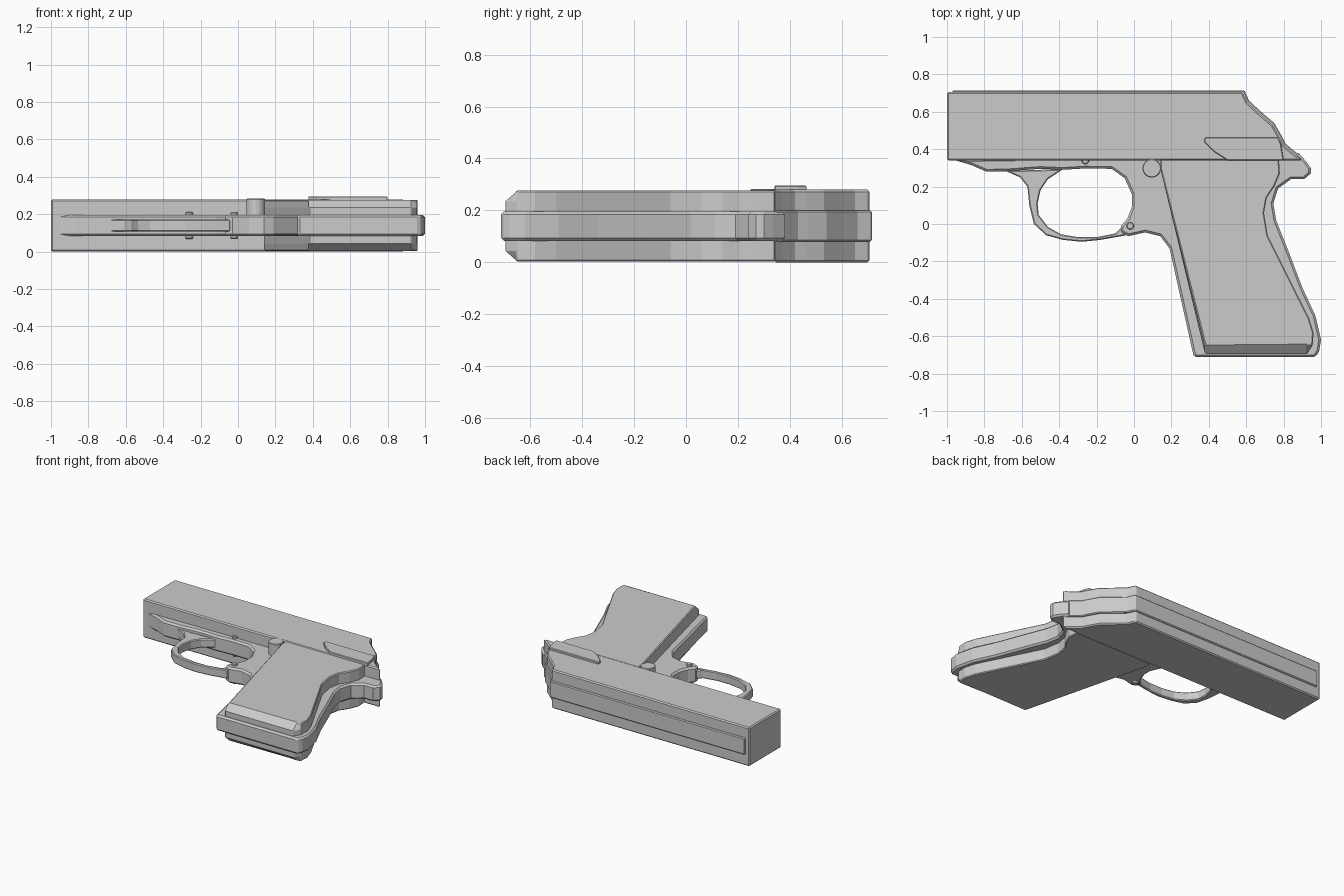
import bpy, bmesh
from math import radians, cos, sin, pi

MID = 0.14  # centre plane of the model's thickness


def loft(name, rings, bevel=0.0):
    """Skin a stack of (z, xy-profile) rings and cap both ends."""
    bm = bmesh.new()
    loops = [[bm.verts.new((x, y, z)) for x, y in prof] for z, prof in rings]
    n = len(loops[0])
    for a, b in zip(loops, loops[1:]):
        for i in range(n):
            j = (i + 1) % n
            bm.faces.new((a[i], a[j], b[j], b[i]))
    bm.faces.new(loops[0][::-1])
    bm.faces.new(loops[-1])
    bmesh.ops.recalc_face_normals(bm, faces=bm.faces)
    me = bpy.data.meshes.new(name)
    bm.to_mesh(me)
    bm.free()
    ob = bpy.data.objects.new(name, me)
    bpy.context.collection.objects.link(ob)
    if bevel:
        m = ob.modifiers.new("edge_bevel", 'BEVEL')
        m.width, m.segments = bevel, 1
        m.limit_method, m.angle_limit = 'ANGLE', radians(50)
    return ob


def prism(name, prof, z0, z1, bevel=0.0):
    return loft(name, [(z0, prof), (z1, prof)], bevel)


def disc(name, x, y, r, z0, z1, n=16, bevel=0.004):
    prof = [(x + r * cos(2 * pi * i / n), y + r * sin(2 * pi * i / n)) for i in range(n)]
    return prism(name, prof, z0, z1, bevel)


# Slide with stepped rear slope
rear = [(0.58, 0.705), (0.605, 0.65), (0.67, 0.59), (0.74, 0.53),
        (0.78, 0.46), (0.80, 0.42), (0.86, 0.37), (0.90, 0.34)]
prism("slide", [(-1, 0.34), (-1, 0.705)] + rear, 0.0, 0.28, 0.008)

# Raised rib along the top and down the rear of the slide
rib = [(x + 0.01, y + 0.01) for x, y in rear[:-1]] + [(0.90, 0.345)]
prism("slide_rib", [(-0.97, 0.36), (-0.97, 0.715)] + rib, 0.08, 0.20, 0.006)

# Frame: dust cover, front strap, butt, backstrap and tang
frame = [(-0.97, 0.345), (-0.87, 0.315), (-0.79, 0.28), (-0.68, 0.282), (-0.50, 0.295),
         (-0.38, 0.29), (-0.26, 0.297), (-0.12, 0.295), (-0.05, 0.245), (-0.012, 0.16),
         (-0.012, 0.09), (-0.035, 0.03), (-0.07, -0.01), (-0.07, -0.045), (-0.03, -0.065),
         (0.06, -0.045), (0.14, -0.065), (0.19, -0.13), (0.32, -0.712), (0.97, -0.712),
         (0.99, -0.68), (1.0, -0.62), (0.97, -0.49), (0.90, -0.34), (0.82, -0.13),
         (0.76, 0.02), (0.745, 0.11), (0.77, 0.19), (0.84, 0.24), (0.91, 0.24),
         (0.945, 0.27), (0.945, 0.30), (0.92, 0.335), (0.88, 0.38), (0.6, 0.38), (0.0, 0.36)]
prism("frame", frame, 0.083, 0.197, 0.012)

# Trigger guard: a slimmer open loop under the frame
outer = [(-0.69, 0.285), (-0.61, 0.25), (-0.57, 0.20), (-0.56, 0.10), (-0.535, 0.0),
         (-0.47, -0.06), (-0.38, -0.085), (-0.28, -0.095), (-0.18, -0.085), (-0.04, -0.06)]
inner = [(-0.04, 0.01), (-0.10, -0.05), (-0.20, -0.07), (-0.30, -0.07), (-0.39, -0.055),
         (-0.46, -0.015), (-0.51, 0.05), (-0.515, 0.11), (-0.50, 0.18), (-0.46, 0.24),
         (-0.38, 0.293)]
prism("trigger_guard", outer + inner, 0.108, 0.172, 0.006)

# Grip covering both sides, chamfered at the butt
grip = [(0.14, 0.345), (0.14, 0.30), (0.38, -0.695), (0.925, -0.695), (0.955, -0.65),
        (0.96, -0.58), (0.935, -0.50), (0.86, -0.35), (0.715, -0.06), (0.695, 0.06),
        (0.71, 0.14), (0.75, 0.20), (0.78, 0.27), (0.775, 0.345)]
cut = [(x, max(y, -0.645 - 0.001 * i)) for i, (x, y) in enumerate(grip)]
loft("grip", [(0.003, cut), (0.045, grip), (0.235, grip), (0.277, cut)], 0.006)

# Safety lever on the upper side
prism("safety_lever", [(0.38, 0.463), (0.77, 0.463), (0.785, 0.43), (0.80, 0.34),
                       (0.50, 0.34), (0.43, 0.385), (0.375, 0.44)], 0.27, 0.296, 0.004)

# Takedown button and through pins
disc("takedown_button", 0.095, 0.298, 0.05, 0.15, 0.283)
disc("guard_pin", -0.02, -0.01, 0.02, MID - 0.072, MID + 0.072, 12)
disc("frame_pin", -0.26, 0.34, 0.02, MID - 0.072, MID + 0.072, 12)
